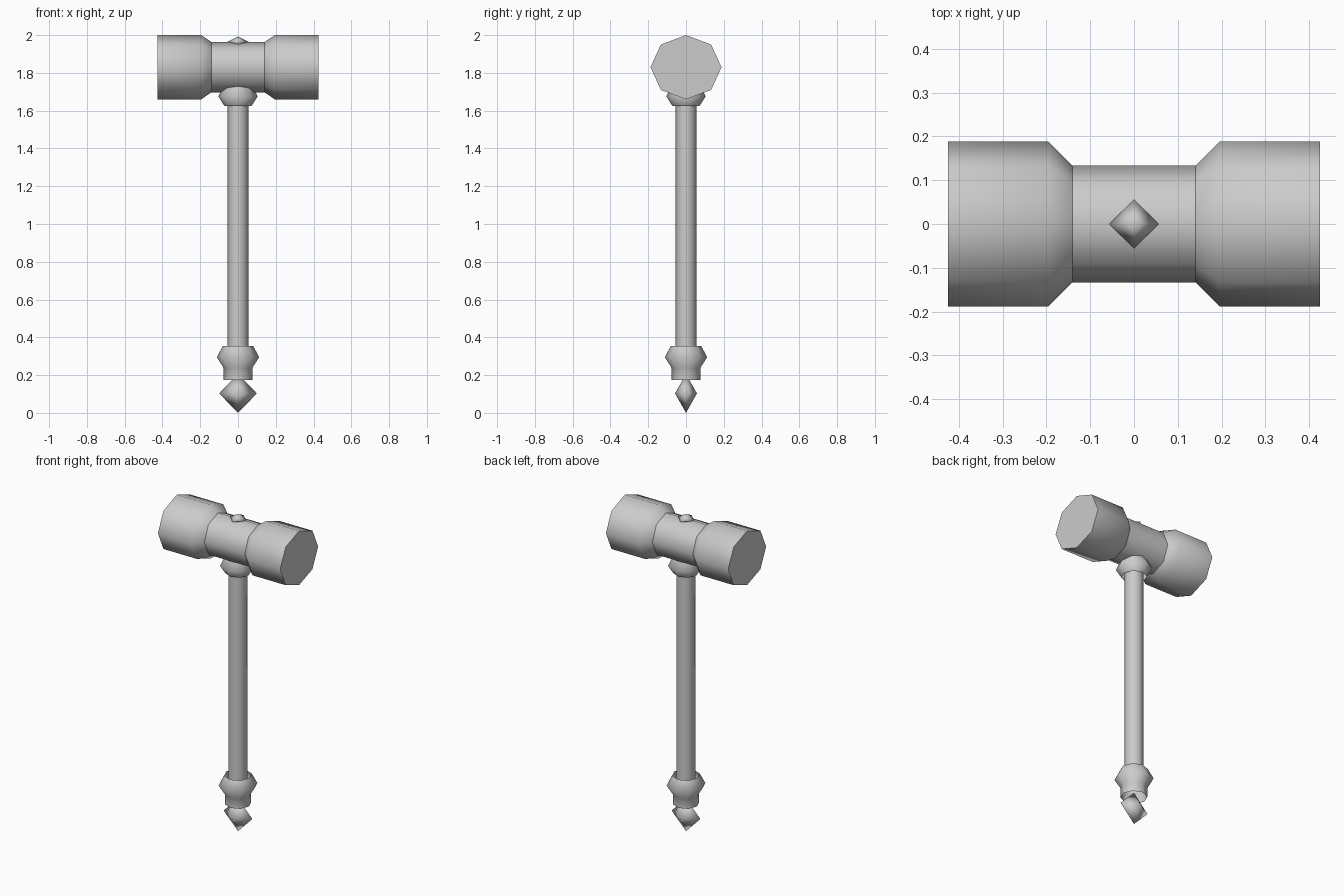
import bpy, bmesh, math
from mathutils import Matrix

cube = bpy.data.objects.get("Cube")
if cube:
    bpy.data.objects.remove(cube, do_unlink=True)

grey = bpy.data.materials.new("plain grey")
grey.use_nodes = True
COLOUR = (0.6, 0.6, 0.6, 1)
grey.diffuse_color = COLOUR
grey.node_tree.nodes["Principled BSDF"].inputs["Base Color"].default_value = COLOUR

SIDES = 8
HEAD_Z = 1.83


def finish(name, bm, sharp_angle):
    bmesh.ops.recalc_face_normals(bm, faces=bm.faces)
    for f in bm.faces:
        f.smooth = True
    for e in bm.edges:
        if len(e.link_faces) == 2 and e.calc_face_angle() > math.radians(sharp_angle):
            e.smooth = False
    mesh = bpy.data.meshes.new(name)
    bm.to_mesh(mesh)
    bm.free()
    mesh.materials.append(grey)
    obj = bpy.data.objects.new(name, mesh)
    bpy.context.collection.objects.link(obj)
    return obj


def lathe(name, profile, capped, matrix=Matrix()):
    """Eight-sided turned part; profile rows are (height, x radius, y radius)."""
    bm = bmesh.new()
    rings = []
    for h, rx, ry in profile:
        angles = [math.tau * i / SIDES for i in range(SIDES)]
        rings.append([bm.verts.new((rx * math.cos(a), ry * math.sin(a), h)) for a in angles])
    for low, high in zip(rings, rings[1:]):
        for i in range(SIDES):
            j = (i + 1) % SIDES
            bm.faces.new((low[i], low[j], high[j], high[i]))
    if "start" in capped:
        bm.faces.new(rings[0])
    if "end" in capped:
        bm.faces.new(rings[-1])
    bm.transform(matrix)
    return finish(name, bm, 65)


def gem(name, z, rx, ry, rz):
    """Stretched octahedron with soft shading."""
    bm = bmesh.new()
    bmesh.ops.create_cone(bm, segments=4, radius1=1, radius2=0, depth=1,
                          matrix=Matrix.Translation((0, 0, 0.5)))
    bmesh.ops.create_cone(bm, segments=4, radius1=0, radius2=1, depth=1,
                          matrix=Matrix.Translation((0, 0, -0.5)))
    bmesh.ops.remove_doubles(bm, verts=bm.verts, dist=0.001)
    bm.transform(Matrix.Translation((0, 0, z)) @ Matrix.Diagonal((rx, ry, rz, 1)))
    return finish(name, bm, 180)


# Hammer head: two flared ends joined by a narrower barrel
for name, side in (("left_head", 1), ("right_head", -1)):
    along_x = Matrix.Translation((0, 0, HEAD_Z)) @ Matrix.Rotation(side * math.pi / 2, 4, "Y")
    lathe(name, [(0.14, 0.133, 0.133), (0.195, 0.17, 0.188), (0.425, 0.17, 0.188)],
          ("end",), along_x)
lathe("head_barrel", [(-0.14, 0.133, 0.133), (0.14, 0.133, 0.133)], (),
      Matrix.Translation((0, 0, HEAD_Z)) @ Matrix.Rotation(math.pi / 2, 4, "Y"))

# Handle and its open collars
lathe("handle", [(0.3, 0.055, 0.055), (1.72, 0.055, 0.055)], ("start",))
lathe("upper_collar", [(1.625, 0.072, 0.072), (1.675, 0.104, 0.104), (1.74, 0.072, 0.072)], ())
lathe("lower_collar", [(0.175, 0.076, 0.076), (0.238, 0.076, 0.076),
                       (0.295, 0.112, 0.112), (0.355, 0.08, 0.08)], ())

# Gems on the pommel and on top of the head
gem("pommel_gem", 0.103, 0.1, 0.058, 0.103)
gem("top_gem", 1.965, 0.056, 0.056, 0.027)
